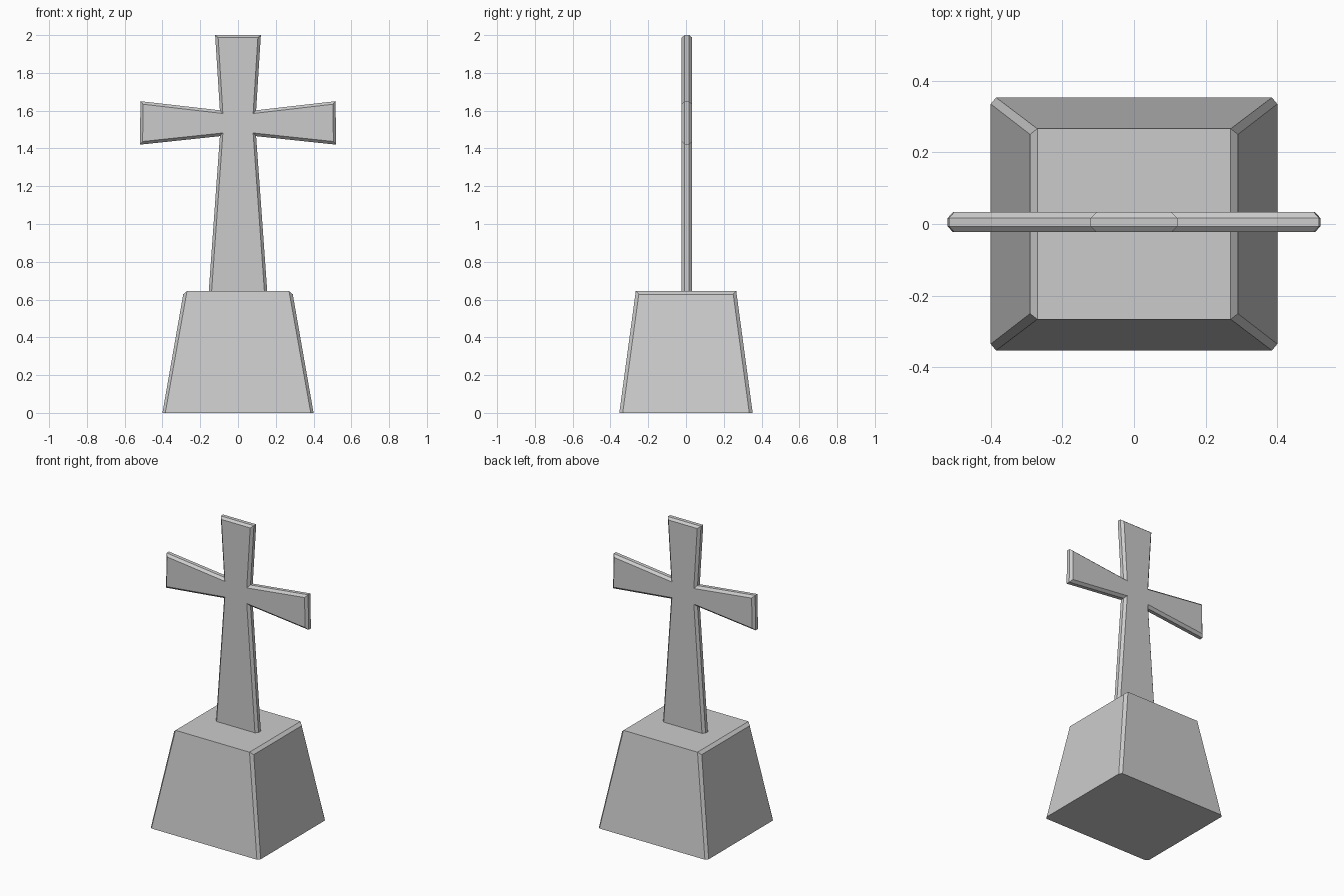
import bpy, bmesh

if "Cube" in bpy.data.objects:
    bpy.data.objects.remove(bpy.data.objects["Cube"])


def make_object(name, rings, caps):
    """Bridge closed rings of points, then close with index-listed caps."""
    bm = bmesh.new()
    vs = [[bm.verts.new(p) for p in ring] for ring in rings]
    n = len(rings[0])
    for a, b in zip(vs, vs[1:]):
        for i in range(n):
            j = (i + 1) % n
            bm.faces.new((a[i], a[j], b[j], b[i]))
    for ring, ids in caps:
        bm.faces.new([vs[ring][i] for i in ids])
    bmesh.ops.recalc_face_normals(bm, faces=bm.faces)
    me = bpy.data.meshes.new(name)
    bm.to_mesh(me)
    bm.free()
    ob = bpy.data.objects.new(name, me)
    bpy.context.collection.objects.link(ob)
    return ob


def octagon(x, y, xi, yi, z_end, z_side):
    """Rectangle with cut corners; side points may sit lower than end points."""
    return [(xi, -y, z_end), (x, -yi, z_side), (x, yi, z_side), (xi, y, z_end),
            (-xi, y, z_end), (-x, yi, z_side), (-x, -yi, z_side), (-xi, -y, z_end)]


# tapered pedestal with chamfered corners and chamfered left/right top edges
make_object("pedestal",
            [octagon(0.40, 0.353, 0.385, 0.335, 0, 0),
             octagon(0.29, 0.266, 0.27, 0.25, 0.645, 0.628)],
            [(0, range(8)), (1, (0, 3, 4, 7)), (1, (0, 1, 2, 3)), (1, (4, 5, 6, 7))])

# flared cross: right-half profiles of the rim and of the flat face
rim = [(0.155, 0.64), (0.096, 1.465), (0.52, 1.42),
       (0.516, 1.65), (0.096, 1.602), (0.121, 2.0)]
face = [(0.14, 0.64), (0.08, 1.482), (0.505, 1.437),
        (0.502, 1.634), (0.08, 1.585), (0.105, 1.987)]


def cross_ring(half, y):
    pts = half + [(-x, z) for x, z in reversed(half)]
    return [(x, y + 0.005, z) for x, z in pts]


make_object("cross",
            [cross_ring(face, -0.028), cross_ring(rim, -0.012),
             cross_ring(rim, 0.012), cross_ring(face, 0.028)],
            [(0, range(12)), (3, range(12))])
